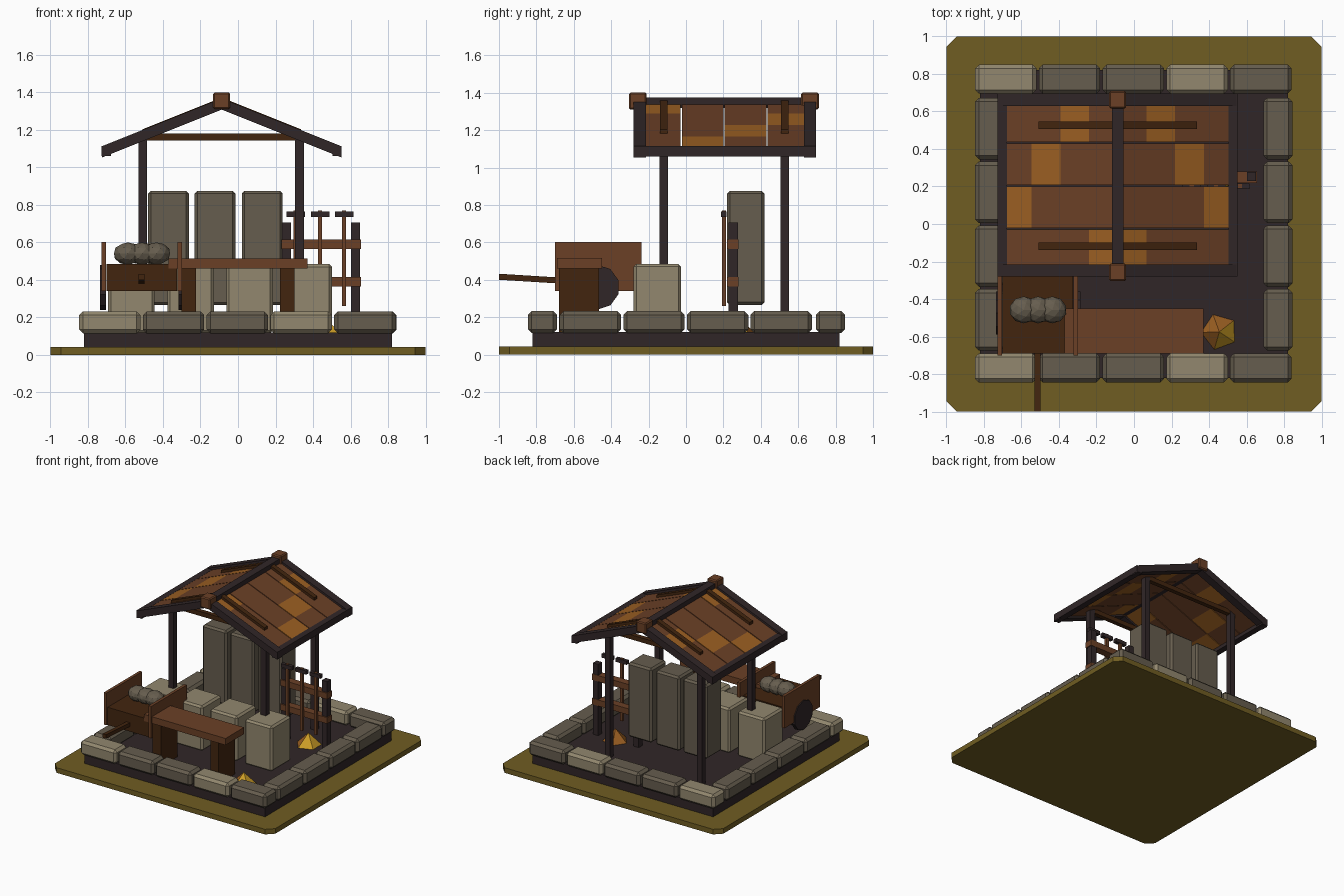
import bpy, bmesh, math
from mathutils import Matrix, Vector

if "Cube" in bpy.data.objects:
    bpy.data.objects.remove(bpy.data.objects["Cube"])


def material(name, r, g, b):
    lin = [((c / 255 + 0.055) / 1.055) ** 2.4 for c in (r, g, b)]
    m = bpy.data.materials.new(name)
    m.diffuse_color = (*lin, 1)
    m.use_nodes = True
    m.node_tree.nodes["Principled BSDF"].inputs["Base Color"].default_value = m.diffuse_color
    return m


OLIVE = material("olive ground", 112, 93, 34)
DARK = material("charcoal wood", 48, 38, 39)
PALE = material("pale stone", 146, 135, 110)
GREY = material("grey stone", 102, 93, 78)
BROWN = material("brown wood", 107, 64, 38)
DEEP = material("deep brown wood", 66, 37, 15)
ORANGE = material("orange wood", 155, 95, 34)
GOLD = material("gold", 205, 158, 38)


def finish(name, bm, *mats, bevel=0):
    bmesh.ops.recalc_face_normals(bm, faces=bm.faces)
    me = bpy.data.meshes.new(name)
    bm.to_mesh(me)
    bm.free()
    for m in mats:
        me.materials.append(m)
    ob = bpy.data.objects.new(name, me)
    bpy.context.collection.objects.link(ob)
    if bevel:
        mod = ob.modifiers.new("bevel", 'BEVEL')
        mod.width, mod.segments = bevel, 1
    return ob


def box(name, xs, ys, zs, mat, bevel=0):
    bm = bmesh.new()
    bmesh.ops.create_cube(bm, size=1)
    for v in bm.verts:
        v.co = Vector([a[0] if c < 0 else a[1] for c, a in zip(v.co, (xs, ys, zs))])
    return finish(name, bm, mat, bevel=bevel)


def prism(name, points, axis, lo, hi, mat):
    """Extrude a profile along an axis; profile coordinates fill the other two axes."""
    bm = bmesh.new()

    def place(p, h):
        c = list(p)
        c.insert(axis, h)
        return bm.verts.new(c)
    a = [place(p, lo) for p in points]
    b = [place(p, hi) for p in points]
    n = len(points)
    bm.faces.new(a)
    bm.faces.new(b[::-1])
    for i in range(n):
        bm.faces.new((a[i], a[(i + 1) % n], b[(i + 1) % n], b[i]))
    return finish(name, bm, mat)


# ground with clipped corners, and floor
c = 0.055
prism("ground", [(-1, -1 + c), (-1 + c, -1), (1 - c, -1), (1, -1 + c),
                 (1, 1 - c), (1 - c, 1), (-1 + c, 1), (-1, 1 - c)], 2, 0, 0.042, OLIVE)
box("floor", (-0.82, 0.82), (-0.82, 0.82), (0.04, 0.12), DARK)

# border stones
Z = (0.115, 0.232)
for i in range(5):
    x = -0.847 + i * 0.34
    for name, y in (("front_stone", -0.845), ("back_stone", 0.695)):
        box(name, (x, x + 0.327), (y, y + 0.155), Z, PALE if i % 3 == 0 else GREY, 0.02)
for i in range(4):
    y = -0.675 + i * 0.34
    for name, x in (("left_stone", -0.847), ("right_stone", 0.69)):
        box(name, (x, x + 0.155), (y, y + 0.328), Z, GREY, 0.02)

# roof: charcoal frame
RX, SL = -0.087, 0.4          # ridge x, slope


def slope(name, side, d0, d1, ys, top, thick, mat):
    """Sloped strip from distance d0 to d1 off the ridge; top is its height at the ridge."""
    pts = [(RX + side * d, top - t - SL * d) for d, t in
           ((d0, 0), (d1, 0), (d1, thick), (d0, thick))]
    prism(name, pts, 1, *ys, mat)


ROWS = ((0.437, 0.632), (0.207, 0.43), (-0.022, 0.2), (-0.215, -0.03))
for s in (-1, 1):
    for ys in ((-0.28, -0.215), (0.63, 0.695)):
        slope("barge_beam", s, 0, 0.638, ys, 1.368, 0.06, DARK)
    e = sorted((RX + s * 0.59, RX + s * 0.64))
    box("eave_beam", e, (-0.28, 0.695), (1.06, 1.115), DARK)
    # planks, one orange piece per row stepping down the slope
    for r, ys in enumerate(ROWS):
        for k in range(4):
            slope("roof_plank", s, k * 0.153, min((k + 1) * 0.153, 0.6), ys, 1.35, 0.025,
                  ORANGE if k == (r + 1) % 4 else BROWN)
    for y in (-0.118, 0.527):
        slope("roof_batten", s, 0, 0.423, (y - 0.02, y + 0.02), 1.372, 0.03, DEEP)
box("ridge_beam", (-0.118, -0.055), (-0.28, 0.69), (1.318, 1.375), DARK)
for ys in ((-0.305, -0.21), (0.615, 0.71)):
    box("ridge_cap", (-0.132, -0.043), ys, (1.31, 1.40), BROWN, 0.008)

# posts and tie beams
for y in (-0.118, 0.527):
    for x in (-0.508, 0.328):
        box("post", (x - 0.023, x + 0.023), (y - 0.023, y + 0.023), (0.11, 1.17), DARK)
    box("tie_beam", (-0.5, 0.32), (y - 0.018, y + 0.018), (1.143, 1.18), DEEP)

# tall stone slabs and square blocks
for x in (-0.48, -0.232, 0.02):
    box("stone_slab", (x, x + 0.218), (0.22, 0.42), (0.265, 0.875), GREY, 0.015)
for i in range(4):
    x = -0.692 + i * 0.315
    box("stone_block", (x, x + 0.248), (-0.28, -0.026), (0.115, 0.485), PALE, 0.015)

# bench
box("bench_top", (-0.37, 0.37), (-0.69, -0.45), (0.46, 0.515), BROWN)
for x in (-0.3, 0.225):
    box("bench_leg", (x, x + 0.075), (-0.68, -0.465), (0.115, 0.462), DEEP)

# cart
box("cart_body", (-0.7, -0.325), (-0.69, -0.28), (0.34, 0.485), DEEP)
for x in (-0.728, -0.322):
    box("cart_side", (x, x + 0.024), (-0.7, -0.237), (0.34, 0.603), BROWN)
prism("cart_handle", [(-1.0, 0.40), (-1.0, 0.432), (-0.68, 0.412), (-0.68, 0.38)],
      0, -0.53, -0.498, DEEP)
wheel = [(-0.475 + 0.12 * math.cos(math.tau * (k + 0.5) / 10),
          0.36 + 0.12 * math.sin(math.tau * (k + 0.5) / 10)) for k in range(10)]
for x in (-0.736, -0.316):
    prism("cart_wheel", wheel, 0, x, x + 0.032, DARK)

# rocks in the cart
for i in range(3):
    bm = bmesh.new()
    bmesh.ops.create_icosphere(bm, subdivisions=2, radius=1)
    bmesh.ops.transform(bm, verts=bm.verts, matrix=Matrix.Translation(
        (-0.588 + i * 0.076, -0.458, 0.54)) @ Matrix.Diagonal((0.077, 0.072, 0.06, 1)))
    finish("cart_rock", bm, GREY)

# tool rack
for x in (0.235, 0.603):
    box("rack_post", (x, x + 0.047), (0.228, 0.277), (0.115, 0.705), DARK)
for z in (0.365, 0.565):
    box("rack_rail", (0.232, 0.657), (0.218, 0.28), (z, z + 0.05), BROWN)
for x in (0.308, 0.438, 0.566):
    box("tool_handle", (x - 0.011, x + 0.011), (0.192, 0.214), (0.26, 0.77), BROWN)
    box("tool_head", (x - 0.05, x + 0.05), (0.187, 0.217), (0.735, 0.765), DARK)

# faceted ore piles, gold towards the front right and orange behind
for x, y in ((0.455, -0.575), (0.45, 0.27)):
    bm = bmesh.new()
    bmesh.ops.create_cone(bm, cap_ends=True, segments=5, radius1=0.1, radius2=0, depth=0.1,
                          matrix=Matrix.Translation((x, y, 0.168)) @ Matrix.Rotation(0.35, 4, 'Z'))
    bmesh.ops.recalc_face_normals(bm, faces=bm.faces)
    for f in bm.faces:
        f.material_index = 0 if f.normal.x - f.normal.y > 0.1 else 1
    finish("ore_pile", bm, GOLD, ORANGE)
